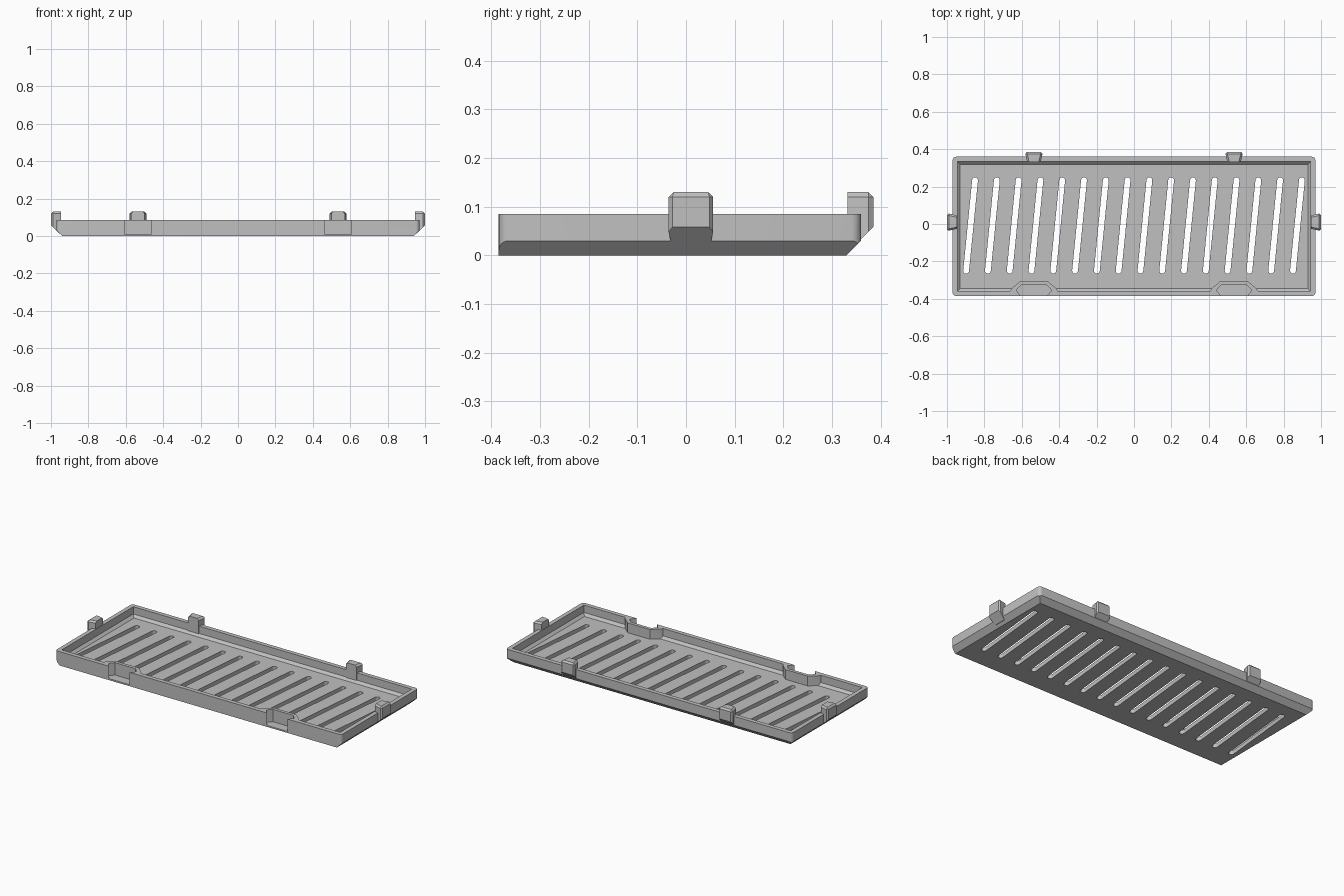
import bpy, bmesh, math
from mathutils import Vector, Matrix

cube = bpy.data.objects.get("Cube")
if cube:
    bpy.data.objects.remove(cube, do_unlink=True)

grey = bpy.data.materials.new("plain grey")
grey.use_nodes = True
colour = (0.53, 0.53, 0.53, 1)
grey.diffuse_color = colour
grey.node_tree.nodes["Principled BSDF"].inputs["Base Color"].default_value = colour

WIDTH, FRONT, BACK, HEIGHT = 0.97, -0.385, 0.36, 0.085
WALL, FLOOR, CHAMFER = 0.026, 0.025, 0.03
SPACING = 0.535          # latch positions either side of centre
LEFT, RIGHT, REAR, FORE = (1, 0), (-1, 0), (0, 1), (0, -1)


def prism(outline, low, high):
    """Extrude a plan outline between two heights."""
    bm = bmesh.new()
    face = bm.faces.new([bm.verts.new((x, y, low)) for x, y in outline])
    result = bmesh.ops.extrude_face_region(bm, geom=[face])
    verts = [g for g in result["geom"] if isinstance(g, bmesh.types.BMVert)]
    bmesh.ops.translate(bm, verts=verts, vec=(0, 0, high - low))
    bmesh.ops.recalc_face_normals(bm, faces=bm.faces)
    return bm


def rectangle(x, y0, y1):
    return [(-x, y0), (x, y0), (x, y1), (-x, y1)]


def slope_cut(bm, side, reach):
    """Trim a lower edge at 45 degrees; reach is the distance out at z = 0."""
    out = Vector((side[0], side[1], 0))
    cut = bmesh.ops.bisect_plane(
        bm, geom=bm.verts[:] + bm.edges[:] + bm.faces[:], dist=1e-6,
        plane_co=out * reach, plane_no=out - Vector((0, 0, 1)), clear_outer=True)
    edges = [g for g in cut["geom_cut"] if isinstance(g, bmesh.types.BMEdge)]
    bmesh.ops.holes_fill(bm, edges=edges, sides=0)
    bmesh.ops.recalc_face_normals(bm, faces=bm.faces)


def make(name, bm):
    mesh = bpy.data.meshes.new(name)
    bm.to_mesh(mesh)
    bm.free()
    mesh.materials.append(grey)
    obj = bpy.data.objects.new(name, mesh)
    bpy.context.collection.objects.link(obj)
    return obj


def combine(target, bm, operation):
    """Boolean a helper solid into the target, then discard it."""
    helper = make("helper", bm)
    helper.hide_render = True
    mod = target.modifiers.new("combine", "BOOLEAN")
    mod.operation, mod.object, mod.solver = operation, helper, "EXACT"
    bpy.context.view_layer.objects.active = target
    bpy.ops.object.modifier_apply(modifier=mod.name)
    bpy.data.objects.remove(helper, do_unlink=True)


# Tray body: rounded corners, lower edge sloped on the sides and back
body = prism(rectangle(WIDTH, FRONT, BACK), 0, HEIGHT)
corners = [e for e in body.edges if abs(e.verts[0].co.z - e.verts[1].co.z) > 0.01]
bmesh.ops.bevel(body, geom=corners, offset=0.02, segments=5, profile=0.5,
                affect="EDGES")
for side, extent in ((LEFT, WIDTH), (RIGHT, WIDTH), (REAR, BACK)):
    slope_cut(body, side, extent - CHAMFER)
tray = make("tray", body)

# Hollow interior with a sloped foot all around
inside = prism(rectangle(WIDTH - WALL, FRONT + WALL, BACK - WALL), FLOOR, 0.2)
for side, extent in ((LEFT, WIDTH), (RIGHT, WIDTH), (REAR, BACK), (FORE, -FRONT)):
    slope_cut(inside, side, extent - WALL - 0.04)
combine(tray, inside, "DIFFERENCE")

# Front catches: a thickened wall around an open dovetail pocket
for x in (-SPACING, SPACING):
    boss = [(-0.135, -0.37), (-0.12, -0.345), (-0.075, -0.307)]
    pocket = [(-0.07, -0.42), (-0.07, FRONT), (-0.095, -0.355), (-0.07, -0.327)]
    for half, low, high, operation in ((boss, 0.012, HEIGHT, "UNION"),
                                       (pocket, 0.009, 0.2, "DIFFERENCE")):
        outline = half + [(-px, py) for px, py in reversed(half)]
        solid = prism([(x + px, py) for px, py in outline], low, high)
        combine(tray, solid, operation)

# Slanted rounded vent slots through the floor
SLOTS, RADIUS, REACH = 16, 0.0155, 0.243
lean = Matrix.Rotation(-math.atan2(0.048, 2 * REACH), 2)
slots = bmesh.new()
for i in range(SLOTS):
    centre = Vector(((i - (SLOTS - 1) / 2) * 0.1165, -0.008))
    outline = []
    for end, start in ((1, 0), (-1, math.pi)):
        for k in range(9):
            a = start + math.pi * k / 8
            point = Vector((RADIUS * math.cos(a), end * REACH + RADIUS * math.sin(a)))
            outline.append(centre + lean @ point)
    one = prism(outline, -0.1, 0.1)
    temp = bpy.data.meshes.new("slot")
    one.to_mesh(temp)
    one.free()
    slots.from_mesh(temp)
    bpy.data.meshes.remove(temp)
combine(tray, slots, "DIFFERENCE")

bpy.ops.object.select_all(action="DESELECT")
tray.select_set(True)
bpy.context.view_layer.objects.active = tray
bpy.ops.object.shade_smooth_by_angle(angle=math.radians(25))


def clip(name, x, y, angle, edge):
    """Dovetail clip on the wall; local +y points outward from the tray."""
    inner, outer = edge - WALL + 0.001, edge + 0.028
    bm = prism([(-0.036, inner), (0.036, inner), (0.048, outer), (-0.048, outer)],
               0.015, 0.13)
    chosen = []
    for e in bm.edges:
        mid = (e.verts[0].co + e.verts[1].co) / 2
        at_top = mid.z > 0.12 and mid.y > inner + 0.01
        upright = abs(e.verts[0].co.z - e.verts[1].co.z) > 0.05 and mid.y > edge
        if at_top or upright:
            chosen.append(e)
    bmesh.ops.bevel(bm, geom=chosen, offset=0.01, segments=1, affect="EDGES")
    slope_cut(bm, REAR, edge - CHAMFER)
    obj = make(name, bm)
    # Bake the placement into the mesh
    obj.data.transform(Matrix.Translation((x, y, 0)) @ Matrix.Rotation(angle, 4, "Z"))


# Clips along the back and one on each side
clip("back_left_clip", SPACING, 0, 0, BACK - 0.003)
clip("back_right_clip", -SPACING, 0, 0, BACK - 0.003)
clip("left_clip", 0, 0.01, -math.pi / 2, WIDTH + 0.002)
clip("right_clip", 0, 0.01, math.pi / 2, WIDTH + 0.002)
